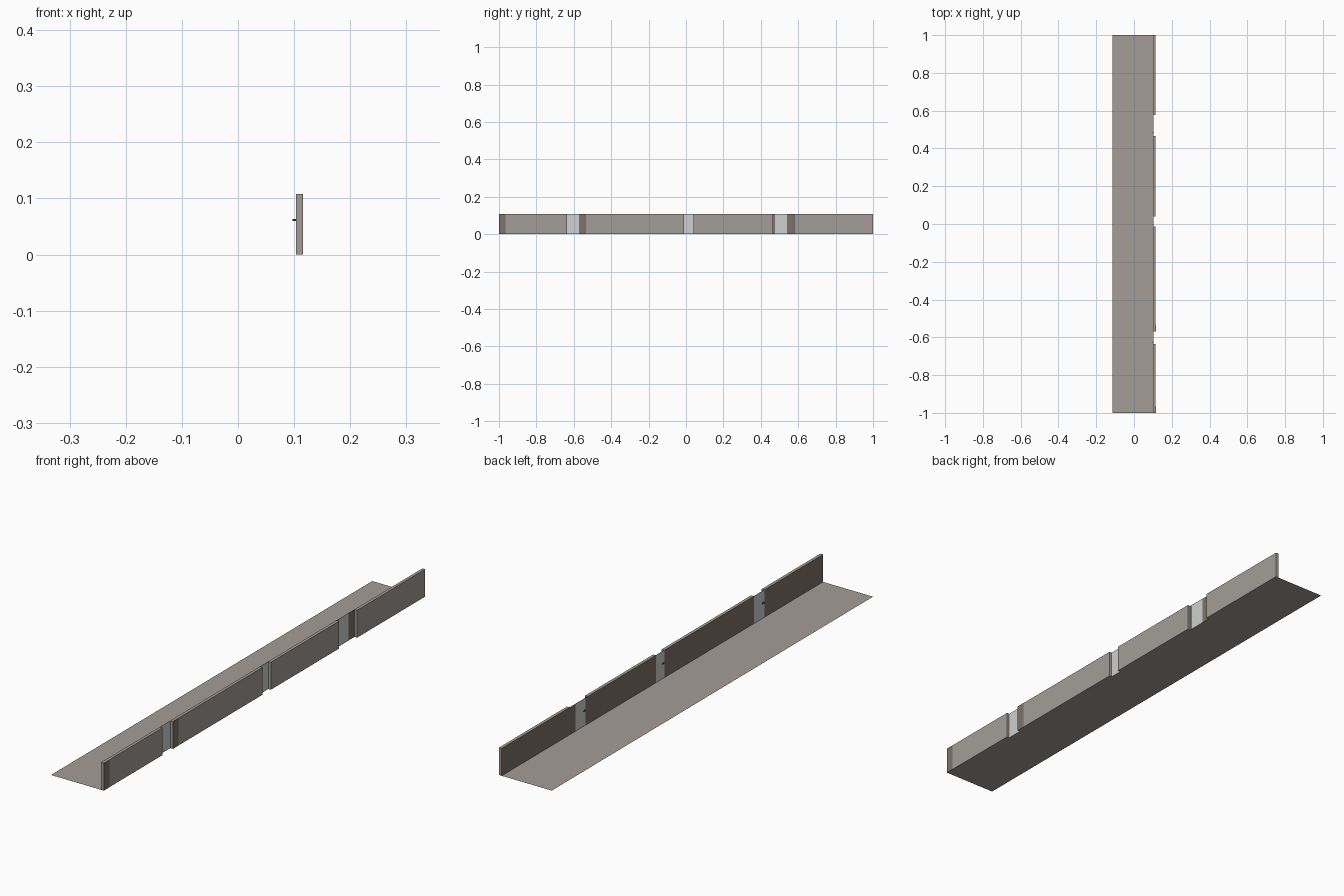
import bpy

if "Cube" in bpy.data.objects:
    bpy.data.objects.remove(bpy.data.objects["Cube"])

HEIGHT = 0.108
X_IN, X_OUT = 0.103, 0.115


def material(name, rgb):
    m = bpy.data.materials.new(name)
    lin = [((c / 255 + 0.055) / 1.055) ** 2.4 for c in rgb]
    m.diffuse_color = (*lin, 1)
    m.use_nodes = True
    m.node_tree.nodes["Principled BSDF"].inputs["Base Color"].default_value = m.diffuse_color
    return m


plaster = material("warm grey plaster", (163, 157, 152))
brown = material("dark brown lining", (124, 114, 106))
door_grey = material("light door grey", (206, 209, 207))
metal = material("dark metal", (60, 58, 56))


def mesh_object(name, verts, faces, mat):
    me = bpy.data.meshes.new(name)
    me.from_pydata(verts, [], faces)
    me.materials.append(mat)
    ob = bpy.data.objects.new(name, me)
    bpy.context.collection.objects.link(ob)
    return ob


def box(name, x, y, z, mat):
    verts = [(a, b, c) for a in x for b in y for c in z]
    faces = [(0, 1, 3, 2), (4, 6, 7, 5), (0, 4, 5, 1),
             (2, 3, 7, 6), (0, 2, 6, 4), (1, 5, 7, 3)]
    return mesh_object(name, verts, faces, mat)


# floor: two thin sheets meeting at the middle seam
for i, (y0, y1) in enumerate([(-1, 0), (0, 1)]):
    mesh_object(f"floor_{i + 1}",
                [(-X_OUT, y0, 0), (X_IN, y0, 0), (X_IN, y1, 0), (-X_OUT, y1, 0)],
                [(0, 1, 2, 3)], plaster)

# wall slabs, with brown inner face chosen by direction
for i, (y0, y1) in enumerate([(-1, -0.635), (-0.57, -0.012), (0.04, 0.465), (0.577, 1)]):
    slab = box(f"wall_{i + 1}", (X_IN, X_OUT), (y0, y1), (0, HEIGHT), plaster)
    slab.data.materials.append(brown)
    for p in slab.data.polygons:
        if p.normal.x < -0.5:
            p.material_index = 1

# brown strips beside the door openings
for i, (x, y0, y1) in enumerate([(X_OUT, -1, -0.965), (X_OUT, -0.57, -0.535),
                                 (X_IN, 0.465, 0.477), (X_IN, 0.54, 0.577)]):
    box(f"jamb_strip_{i + 1}", (x, x + 0.0005), (y0, y1), (0, HEIGHT), brown)

# doors set flush with the inner wall face, each with a lever handle
for i, (y0, y1) in enumerate([(-0.635, -0.57), (-0.012, 0.04), (0.477, 0.54)]):
    box(f"door_{i + 1}", (X_IN, X_IN + 0.001), (y0, y1), (0, HEIGHT), door_grey)
    box(f"handle_stem_{i + 1}", (0.098, X_IN), (y0 + 0.006, y0 + 0.009),
        (0.060, 0.063), metal)
    box(f"handle_lever_{i + 1}", (0.097, 0.099), (y0 + 0.006, y0 + 0.02),
        (0.060, 0.063), metal)
